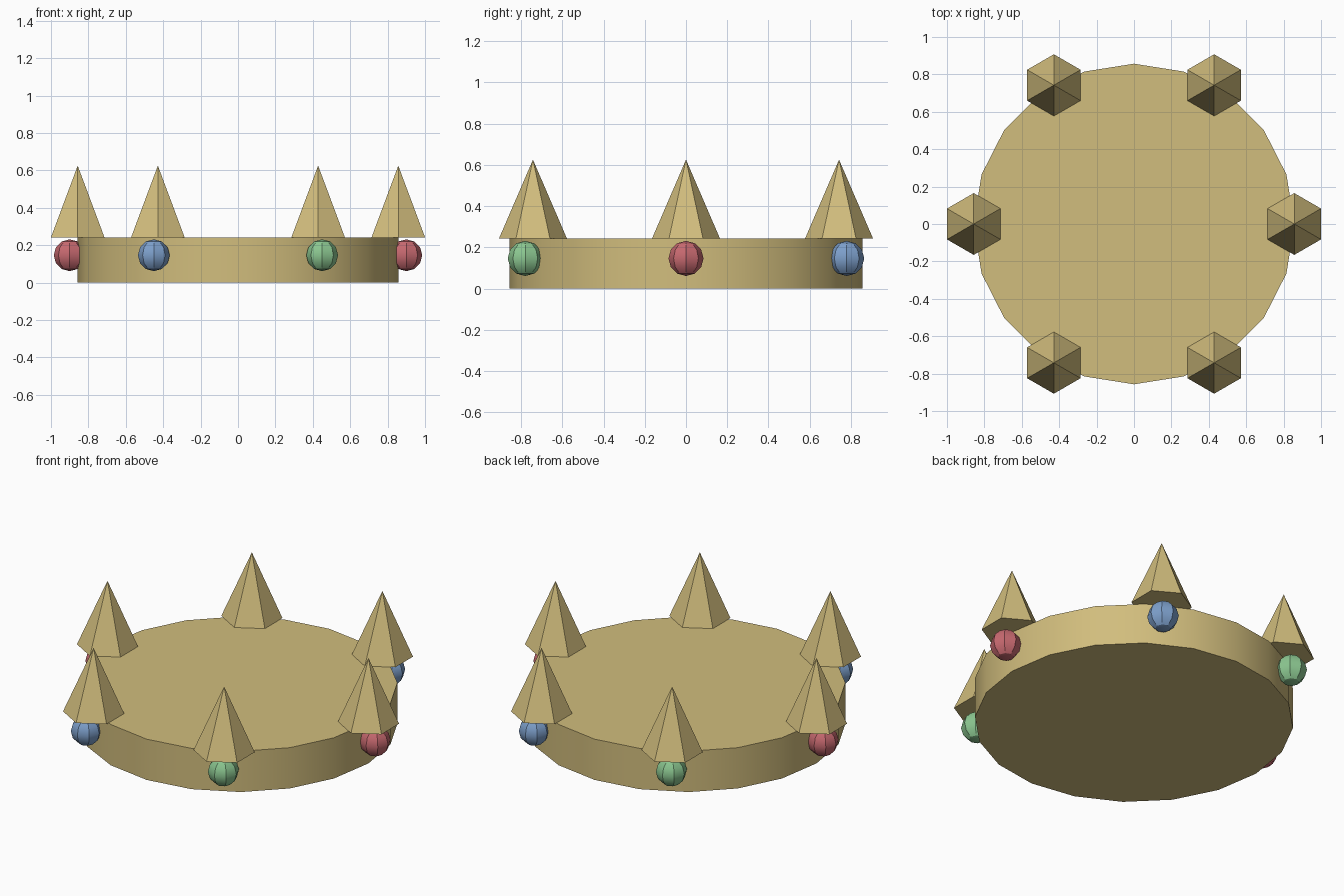
import bpy
from math import cos, sin, pi, radians

cube = bpy.data.objects.get("Cube")
if cube:
    bpy.data.objects.remove(cube, do_unlink=True)

BAND_RADIUS, BAND_HEIGHT = 0.857, 0.242
SPIKE_RADIUS, SPIKE_HEIGHT = 0.165, 0.383
GEM_RADIUS, GEM_RING, GEM_Z = 0.085, 0.9, 0.146


def material(name, color):
    mat = bpy.data.materials.new(name)
    mat.use_nodes = True
    rgba = (*color, 1)
    mat.diffuse_color = rgba
    mat.node_tree.nodes["Principled BSDF"].inputs["Base Color"].default_value = rgba
    return mat


def finish(name, mat):
    obj = bpy.context.object
    obj.name = name
    obj.data.materials.append(mat)
    bpy.ops.object.shade_smooth_by_angle(angle=radians(30))
    return obj


gold = material("pale gold", (0.64, 0.51, 0.205))
gems = [
    ("red", material("gem red", (0.57, 0.14, 0.16))),
    ("blue", material("gem blue", (0.205, 0.35, 0.6))),
    ("green", material("gem green", (0.26, 0.57, 0.28))),
]

# Solid band
bpy.ops.mesh.primitive_cylinder_add(
    vertices=20, radius=BAND_RADIUS, depth=BAND_HEIGHT, location=(0, 0, BAND_HEIGHT / 2))
finish("band", gold)

# Six spikes on the rim, each with a gem below it
for i in range(6):
    x, y = cos(i * pi / 3), sin(i * pi / 3)
    bpy.ops.mesh.primitive_cone_add(
        vertices=6, radius1=SPIKE_RADIUS, radius2=0, depth=SPIKE_HEIGHT,
        location=(x * BAND_RADIUS, y * BAND_RADIUS, BAND_HEIGHT + SPIKE_HEIGHT / 2))
    finish(f"spike_{i + 1}", gold)

    color, mat = gems[i % 3]
    bpy.ops.mesh.primitive_uv_sphere_add(
        segments=8, ring_count=6, radius=GEM_RADIUS,
        location=(x * GEM_RING, y * GEM_RING, GEM_Z))
    finish(f"{color}_gem_{i + 1}", mat)
